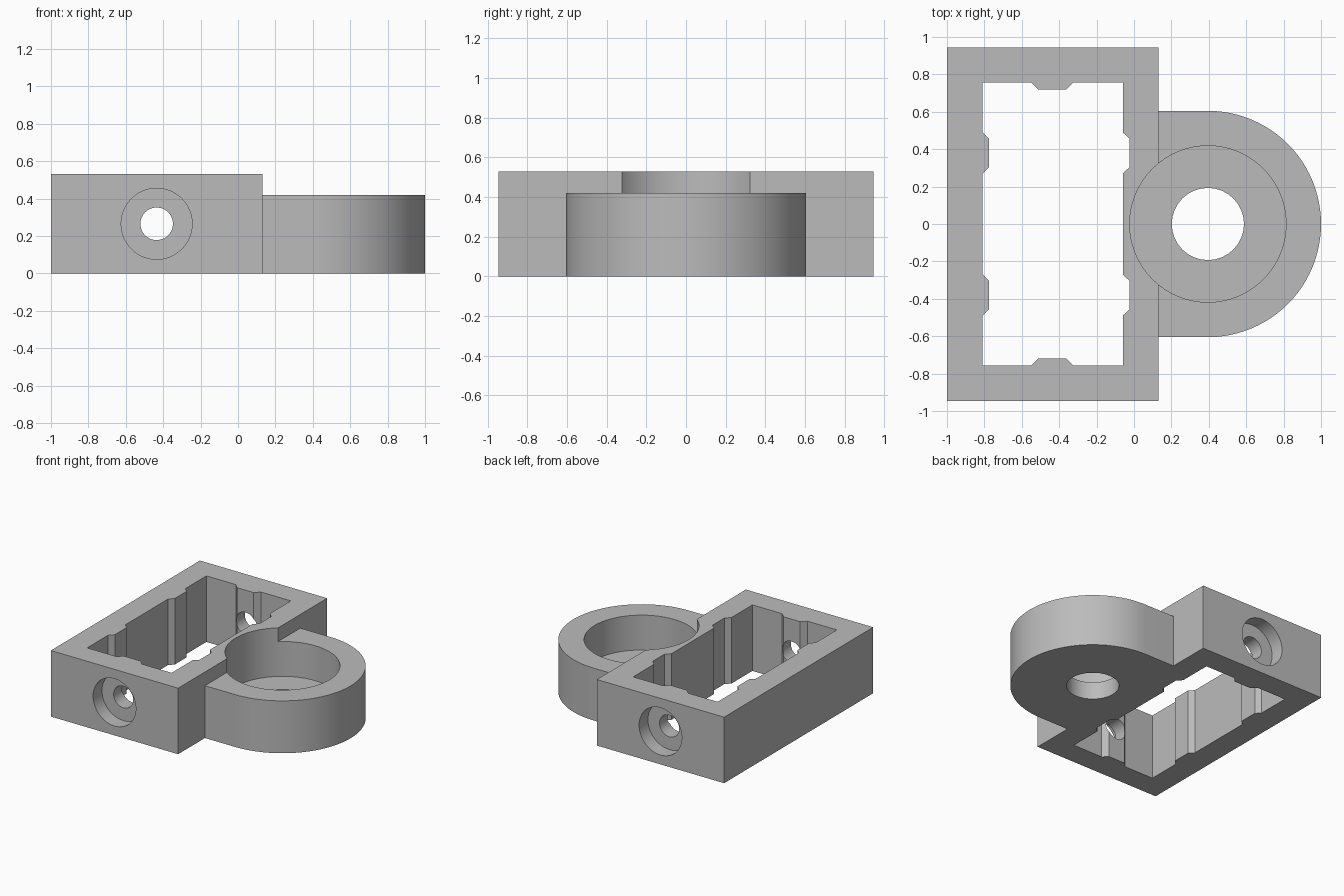
import bpy, bmesh, math
from mathutils import Matrix

if "Cube" in bpy.data.objects:
    bpy.data.objects.remove(bpy.data.objects["Cube"], do_unlink=True)

HEIGHT = 0.53
RING_X = 0.395      # centre of the round socket
SCREW_X = -0.435    # centre line of the screw holes
FRAME_Y = 0.945     # half length of the frame

grey = bpy.data.materials.new("plain grey")
grey.use_nodes = True
grey.diffuse_color = (0.5, 0.5, 0.5, 1)
grey.node_tree.nodes["Principled BSDF"].inputs["Base Color"].default_value = (0.5, 0.5, 0.5, 1)


def add_object(name, bm):
    bmesh.ops.recalc_face_normals(bm, faces=bm.faces)
    mesh = bpy.data.meshes.new(name)
    bm.to_mesh(mesh)
    bm.free()
    mesh.materials.append(grey)
    obj = bpy.data.objects.new(name, mesh)
    bpy.context.collection.objects.link(obj)
    return obj


def prism(name, outline, z0, z1):
    bm = bmesh.new()
    face = bm.faces.new([bm.verts.new((x, y, z0)) for x, y in outline])
    top = bmesh.ops.extrude_face_region(bm, geom=[face])["geom"]
    verts = [v for v in top if isinstance(v, bmesh.types.BMVert)]
    bmesh.ops.translate(bm, vec=(0, 0, z1 - z0), verts=verts)
    return add_object(name, bm)


def arc(radius, start, end, steps):
    angles = [math.radians(start + (end - start) * i / steps) for i in range(steps + 1)]
    return [(RING_X + radius * math.cos(a), radius * math.sin(a)) for a in angles]


def screw_cutter(name, radius, y0, y1):
    bm = bmesh.new()
    place = Matrix.Translation((SCREW_X, (y0 + y1) / 2, HEIGHT / 2)) @ Matrix.Rotation(math.pi / 2, 4, "X")
    bmesh.ops.create_cone(bm, cap_ends=True, segments=48, radius1=radius, radius2=radius,
                          depth=abs(y1 - y0), matrix=place)
    return add_object(name, bm)


def combine(body, other, operation):
    mod = body.modifiers.new(other.name, "BOOLEAN")
    mod.operation = operation
    mod.solver = "EXACT"
    mod.object = other
    bpy.context.view_layer.objects.active = body
    bpy.ops.object.modifier_apply(modifier=mod.name)
    bpy.data.objects.remove(other, do_unlink=True)


# Rectangular frame block joined to the round-ended socket
body = prism("frame_with_socket", [(-1, -FRAME_Y), (0.13, -FRAME_Y), (0.13, FRAME_Y), (-1, FRAME_Y)], 0, HEIGHT)
tab = [(0.05, -0.605)] + arc(0.605, -90, 90, 48) + [(0.05, 0.605)]
combine(body, prism("socket", tab, 0, 0.42), "UNION")

# Window with ribs on three walls and grooves on the socket side
half = [(-0.06, 0.27), (-0.023, 0.305), (-0.023, 0.455), (-0.06, 0.49), (-0.06, 0.756),
        (-0.325, 0.756), (-0.363, 0.718), (-0.511, 0.718), (-0.549, 0.756), (-0.81, 0.756),
        (-0.81, 0.49), (-0.775, 0.455), (-0.775, 0.305), (-0.81, 0.27)]
window = half + [(x, -y) for x, y in reversed(half)]
combine(body, prism("window_cutter", window, -0.1, 0.7), "DIFFERENCE")

# Socket pocket and the smaller hole through its floor
combine(body, prism("pocket_cutter", arc(0.418, 0, 360, 64)[:-1], 0.14, 0.7), "DIFFERENCE")
combine(body, prism("floor_hole_cutter", arc(0.193, 0, 360, 32)[:-1], -0.1, 0.3), "DIFFERENCE")

# Counterbored screw holes in both end walls
for side in (-1, 1):
    combine(body, screw_cutter("counterbore_cutter", 0.19, side * (FRAME_Y - 0.113), side * 1.1), "DIFFERENCE")
    combine(body, screw_cutter("screw_hole_cutter", 0.087, side * 0.6, side * 1.1), "DIFFERENCE")

# Smooth round walls, sharp edges
for obj in bpy.context.selected_objects:
    obj.select_set(False)
body.select_set(True)
bpy.context.view_layer.objects.active = body
bpy.ops.object.shade_smooth_by_angle(angle=math.radians(30))
